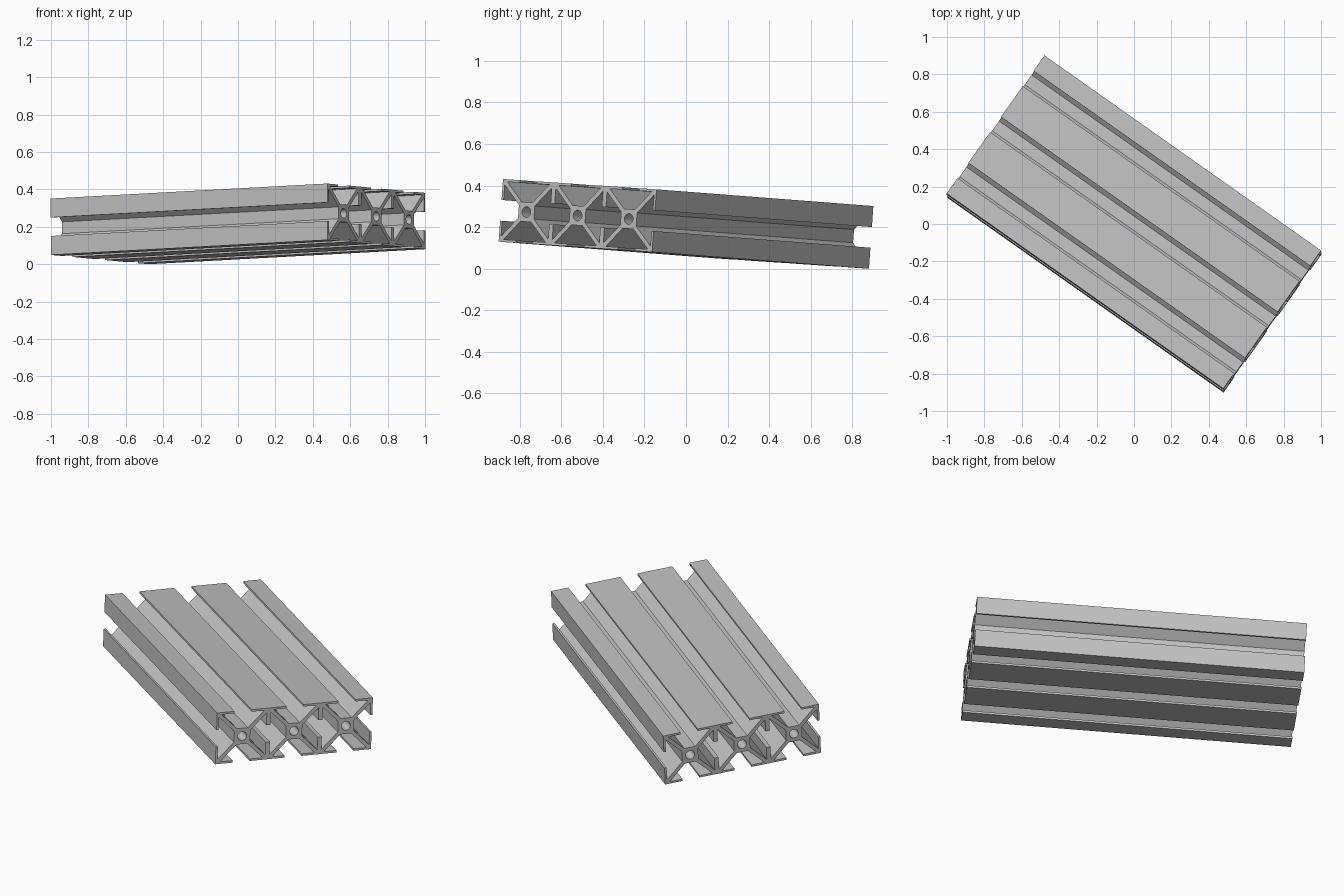
import bpy, bmesh, math
from mathutils import Vector, Matrix

cube = bpy.data.objects.get("Cube")
if cube:
    bpy.data.objects.remove(cube)

# Section sizes: each cell is a square with half side HALF
UNIT = 0.0151
HALF, LIP, CORE, HOLE = 10, 0.8, 3.1, 1.7
OPEN = 3.3            # half of the slot opening
STRUT = 1.0           # half width of a diagonal strut, along an axis
LENGTH = 120
CELLS = (-20, 0, 20)


def slot(cx, angle):
    """Slot outline of the cell at cx; angle 0 opens upward."""
    inner = HALF - LIP
    side = [(OPEN, HALF), (OPEN, inner), (inner - STRUT, inner), (CORE - STRUT, CORE)]
    pts = side + [(-x, y) for x, y in reversed(side)]
    c, s = math.cos(angle), math.sin(angle)
    return [(cx + x * c - y * s, x * s + y * c) for x, y in pts]


# Outer outline, counter-clockwise from the top right corner
end = CELLS[-1] + HALF
outline = [(end, HALF)]
for cx in reversed(CELLS):
    outline += slot(cx, 0)
outline += [(-end, HALF)] + slot(CELLS[0], math.pi / 2) + [(-end, -HALF)]
for cx in CELLS:
    outline += slot(cx, math.pi)
outline += [(end, -HALF)] + slot(CELLS[-1], -math.pi / 2)
loops = [outline]

# Hollows between neighbouring cells
for a, b in zip(CELLS, CELLS[1:]):
    loops.append(slot(a, -math.pi / 2)[1:-1] + slot(b, math.pi / 2)[1:-1])

# Round bores through the cores
for cx in CELLS:
    steps = [2 * math.pi * i / 32 for i in range(32)]
    loops.append([(cx + HOLE * math.cos(t), HOLE * math.sin(t)) for t in steps])

# Extruded bar from the filled section
curve = bpy.data.curves.new("slotted_bar", "CURVE")
curve.dimensions = "2D"
curve.fill_mode = "BOTH"
curve.extrude = LENGTH * UNIT / 2
for loop in loops:
    spline = curve.splines.new("POLY")
    spline.points.add(len(loop) - 1)
    for p, (x, y) in zip(spline.points, loop):
        p.co = (x * UNIT, y * UNIT, 0, 1)
    spline.use_cyclic_u = True
bar = bpy.data.objects.new("slotted_bar", curve)
bpy.context.collection.objects.link(bar)

bpy.ops.object.select_all(action="DESELECT")
bar.select_set(True)
bpy.context.view_layer.objects.active = bar
bpy.ops.object.convert(target="MESH")
bar = bpy.context.view_layer.objects.active

# Weld the caps to the walls
bm = bmesh.new()
bm.from_mesh(bar.data)
bmesh.ops.remove_doubles(bm, verts=bm.verts, dist=0.0005)
bmesh.ops.recalc_face_normals(bm, faces=bm.faces)
bm.to_mesh(bar.data)
bm.free()
bpy.ops.object.shade_smooth_by_angle(angle=math.radians(25))

# Lay the bar down at its slanted angle
along = Vector((1.475, -1.04, 0.08)).normalized()
up = along.cross(Vector((0.52, 0.74, -0.05))).normalized()
across = up.cross(along)
turn = Matrix((across, up, along)).transposed()
bar.data.transform(turn.to_4x4())
low = min(v.co.z for v in bar.data.vertices)
bar.data.transform(Matrix.Translation((0, 0, -low)))

# Plain grey metal colour
grey = bpy.data.materials.new("light_grey")
grey.use_nodes = True
colour = (0.53, 0.53, 0.53, 1)
grey.diffuse_color = colour
grey.node_tree.nodes["Principled BSDF"].inputs["Base Color"].default_value = colour
bar.data.materials.clear()
bar.data.materials.append(grey)
